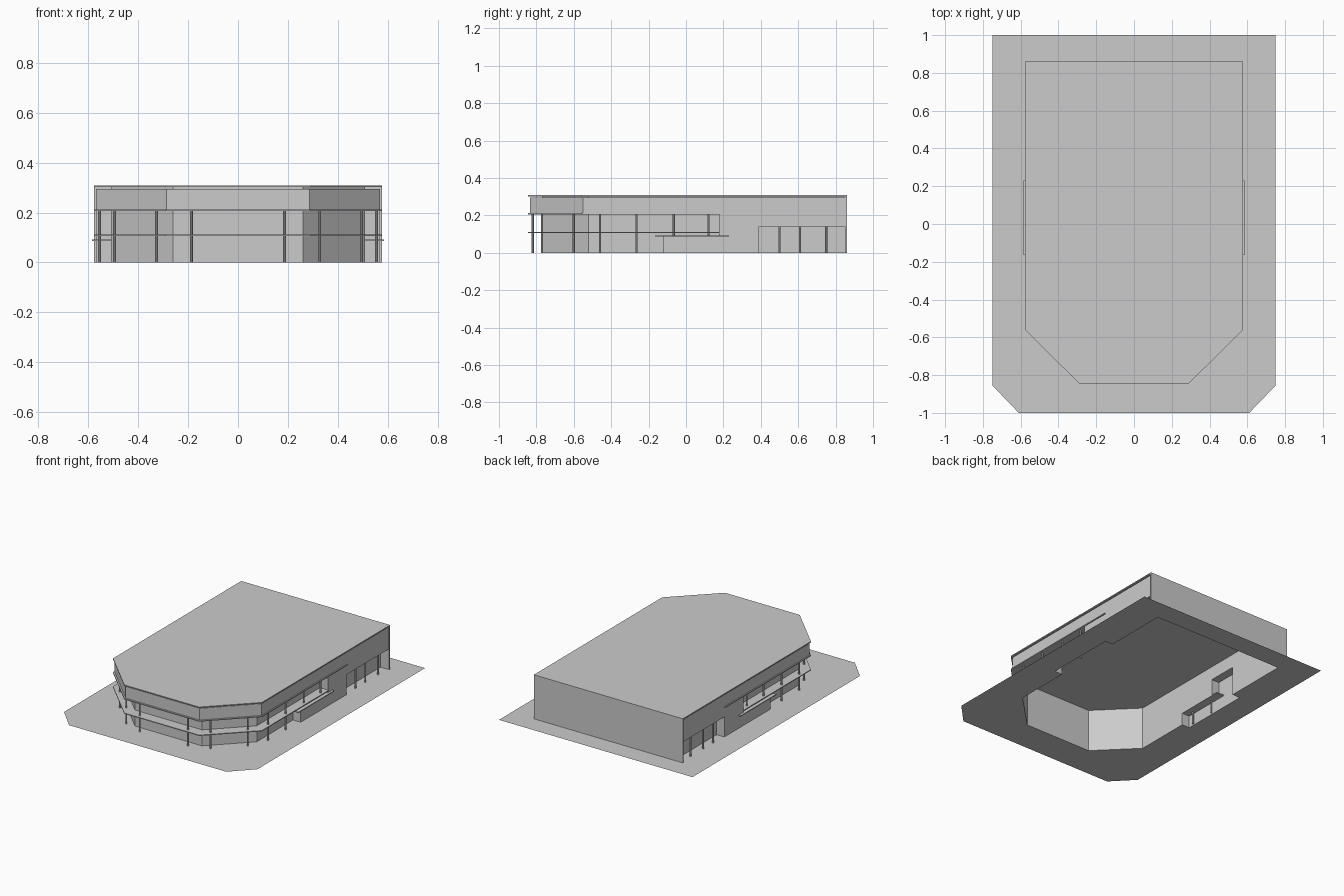
import bpy, bmesh

cube = bpy.data.objects.get("Cube")
if cube:
    bpy.data.objects.remove(cube, do_unlink=True)

grey = bpy.data.materials.new("plain_grey")
grey.use_nodes = True
COLOUR = (0.6, 0.6, 0.6, 1)
grey.diffuse_color = COLOUR
grey.node_tree.nodes["Principled BSDF"].inputs["Base Color"].default_value = COLOUR


def finish(name, bm):
    mesh = bpy.data.meshes.new(name)
    bm.to_mesh(mesh)
    bm.free()
    mesh.materials.append(grey)
    obj = bpy.data.objects.new(name, mesh)
    bpy.context.collection.objects.link(obj)
    return obj


def mirrored(half):
    """Closed counter-clockwise outline from its +x half, front to back."""
    return half + [(-x, y) for x, y in reversed(half)]


def horseshoe(outer, inner):
    """Band between two half outlines, open at the back."""
    def path(half):
        return half[::-1] + [(-x, y) for x, y in half]
    return path(outer) + path(inner)[::-1]


def slab(name, outline, z0, z1):
    bm = bmesh.new()
    low = [bm.verts.new((x, y, z0)) for x, y in outline]
    high = [bm.verts.new((x, y, z1)) for x, y in outline]
    bm.faces.new(low)
    bm.faces.new(high)
    for i in range(len(low)):
        j = (i + 1) % len(low)
        bm.faces.new((low[i], low[j], high[j], high[i]))
    bmesh.ops.recalc_face_normals(bm, faces=bm.faces)
    return finish(name, bm)


def shell(name, outline, z0, z1):
    """Open walls without floor or ceiling."""
    bm = bmesh.new()
    low = [bm.verts.new((x, y, z0)) for x, y in outline]
    high = [bm.verts.new((x, y, z1)) for x, y in outline]
    for i in range(len(low)):
        j = (i + 1) % len(low)
        bm.faces.new((low[i], low[j], high[j], high[i]))
    return finish(name, bm)


def box(name, x0, x1, y0, y1, z0, z1):
    return slab(name, [(x0, y0), (x1, y0), (x1, y1), (x0, y1)], z0, z1)


def column(name, x, y, z1):
    bm = bmesh.new()
    bmesh.ops.create_cone(bm, cap_ends=True, segments=10, radius1=0.006,
                          radius2=0.006, depth=z1)
    bmesh.ops.translate(bm, verts=bm.verts, vec=(x, y, z1 / 2))
    obj = finish(name, bm)
    bpy.context.view_layer.objects.active = obj
    obj.select_set(True)
    bpy.ops.object.shade_smooth_by_angle()
    obj.select_set(False)


# Main levels and half outlines
WALL, FACE, EDGE = 0.51, 0.57, 0.577
BACK = 0.86
SOFFIT, GAP = 0.213, 0.295
wall_front = [(0.26, -0.77), (WALL, -0.52)]
edge_front = [(0.29, -0.845), (EDGE, -0.56)]
face_front = [(0.287, -0.835), (FACE, -0.552)]


def wall_half(bay_start=None):
    bay = []
    if bay_start is not None:
        bay = [(WALL, bay_start), (FACE, bay_start), (FACE, 0.39), (WALL, 0.39)]
    return wall_front + bay + [(WALL, BACK - 0.005)]


# Walls, with the entrance bays and stair bays pushed outwards
ground_walls = mirrored(wall_half(-0.12))
shell("ground_floor_walls", ground_walls, 0, 0.09)
shell("middle_floor_walls", mirrored(wall_half(0.18)), 0.09, 0.21)
shell("upper_floor_walls", mirrored(wall_half()), 0.21, 0.303)
box("back_wall", -EDGE, EDGE, BACK - 0.01, BACK, 0, 0.303)

# Paved ground, left open under the building
bm = bmesh.new()
plot = mirrored([(0.61, -1), (0.75, -0.855), (0.75, 1)])
for loop in (plot, ground_walls):
    verts = [bm.verts.new((x, y, 0)) for x, y in loop]
    for a, b in zip(verts, verts[1:] + verts[:1]):
        bm.edges.new((a, b))
bmesh.ops.triangle_fill(bm, edges=bm.edges[:], use_beauty=True)
for f in bm.faces:
    f.normal_update()
    if f.normal.z < 0:
        f.normal_flip()
finish("paved_ground", bm)

# Roof, upper band, soffit and balcony
slab("roof", mirrored(edge_front + [(EDGE, BACK)]), 0.302, 0.309)
slab("upper_fascia", horseshoe(face_front + [(FACE, BACK - 0.01)],
                               wall_front + [(WALL, BACK - 0.01)]), SOFFIT, GAP)
slab("soffit", horseshoe(edge_front + [(EDGE, 0.39)],
                         wall_front + [(WALL, 0.39)]), 0.206, SOFFIT)
slab("balcony", horseshoe(edge_front + [(EDGE, 0.18)],
                          wall_front + [(WALL, 0.18)]), 0.106, 0.112)

# Side parts, repeated on both sides
for side, s in (("left", 1), ("right", -1)):
    box(side + "_rear_fascia", s * WALL, s * FACE, 0.39, BACK - 0.01, 0.14, SOFFIT)
    box(side + "_canopy", s * WALL, s * 0.585, -0.165, 0.23, 0.086, 0.092)
    column(side + "_front_column", s * 0.187, -0.82, SOFFIT)
    for x, y in ((0.327, -0.77), (0.495, -0.6)):
        column(side + "_corner_column", s * x, y, SOFFIT)
    for y in (-0.46, -0.265, -0.065, 0.12):
        column(side + "_side_column", s * 0.555, y, SOFFIT)
    for y in (0.5, 0.61, 0.75):
        column(side + "_rear_column", s * 0.56, y, 0.145)
